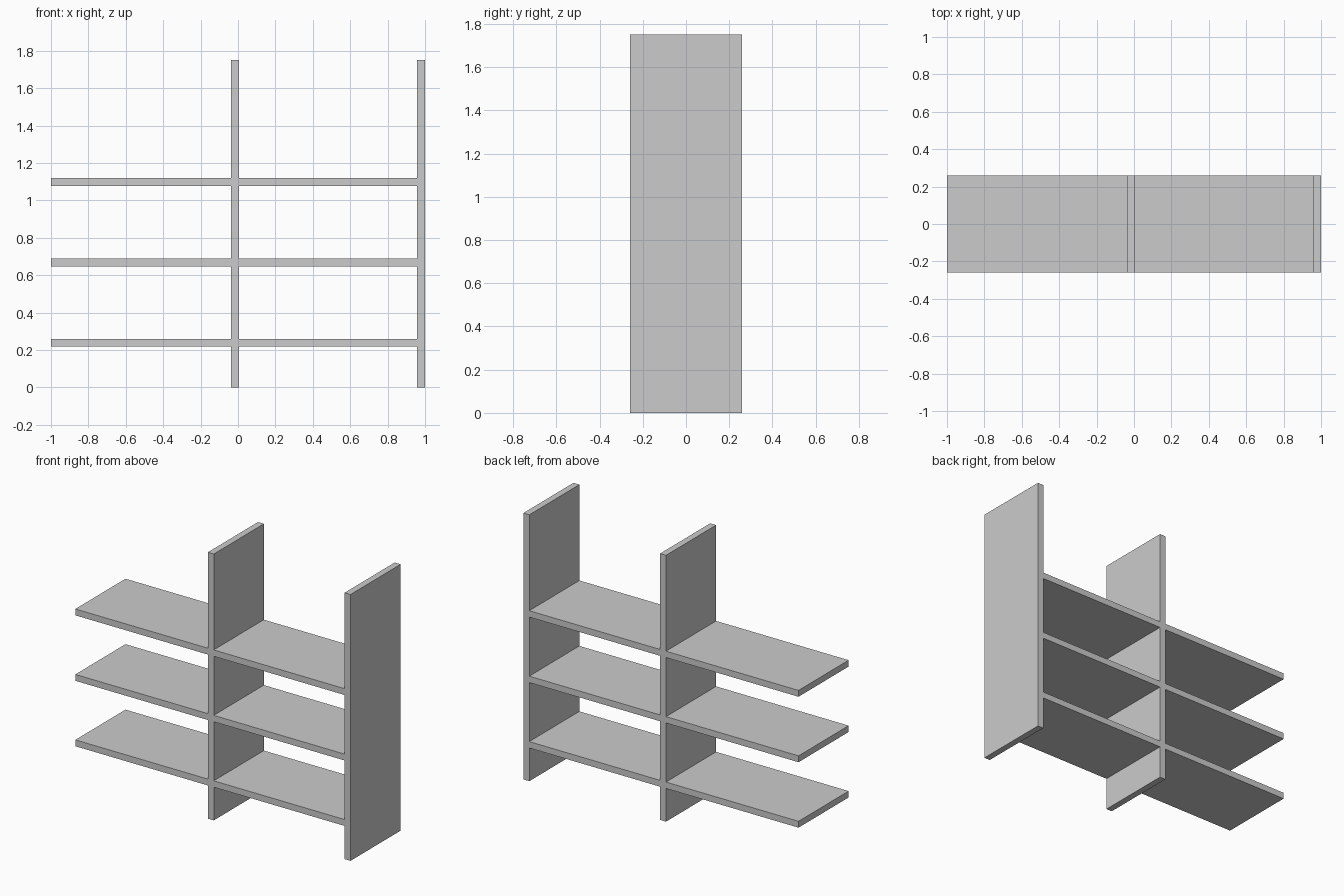
import bpy, bmesh
from math import radians

if "Cube" in bpy.data.objects:
    bpy.data.objects.remove(bpy.data.objects["Cube"])

LEFT, HEIGHT, DEPTH = -1.0, 1.75, 0.52
UPRIGHTS = [(-0.037, 0.006), (0.957, 1.0)]               # x spans
SHELVES = [(0.218, 0.26), (0.648, 0.69), (1.078, 1.12)]  # z spans

xs = [LEFT] + [x for span in UPRIGHTS for x in span]
zs = [0.0] + [z for span in SHELVES for z in span] + [HEIGHT]

bm = bmesh.new()

# front face of the joined frame: fill cells lying in an upright or a shelf
for x0, x1 in zip(xs, xs[1:]):
    for z0, z1 in zip(zs, zs[1:]):
        if (x0, x1) in UPRIGHTS or (z0, z1) in SHELVES:
            corners = ((x0, z0), (x1, z0), (x1, z1), (x0, z1))
            bm.faces.new([bm.verts.new((x, -DEPTH / 2, z)) for x, z in corners])
bmesh.ops.remove_doubles(bm, verts=bm.verts, dist=1e-5)

# give the frame its depth, as one solid piece
front = bm.faces[:]
result = bmesh.ops.extrude_face_region(bm, geom=front, use_keep_orig=True)
back = [g for g in result["geom"] if isinstance(g, bmesh.types.BMVert)]
bmesh.ops.translate(bm, verts=back, vec=(0, DEPTH, 0))
bmesh.ops.recalc_face_normals(bm, faces=bm.faces)

mesh = bpy.data.meshes.new("shelf_frame")
bm.to_mesh(mesh)
bm.free()
frame = bpy.data.objects.new("shelf_frame", mesh)
bpy.context.collection.objects.link(frame)
